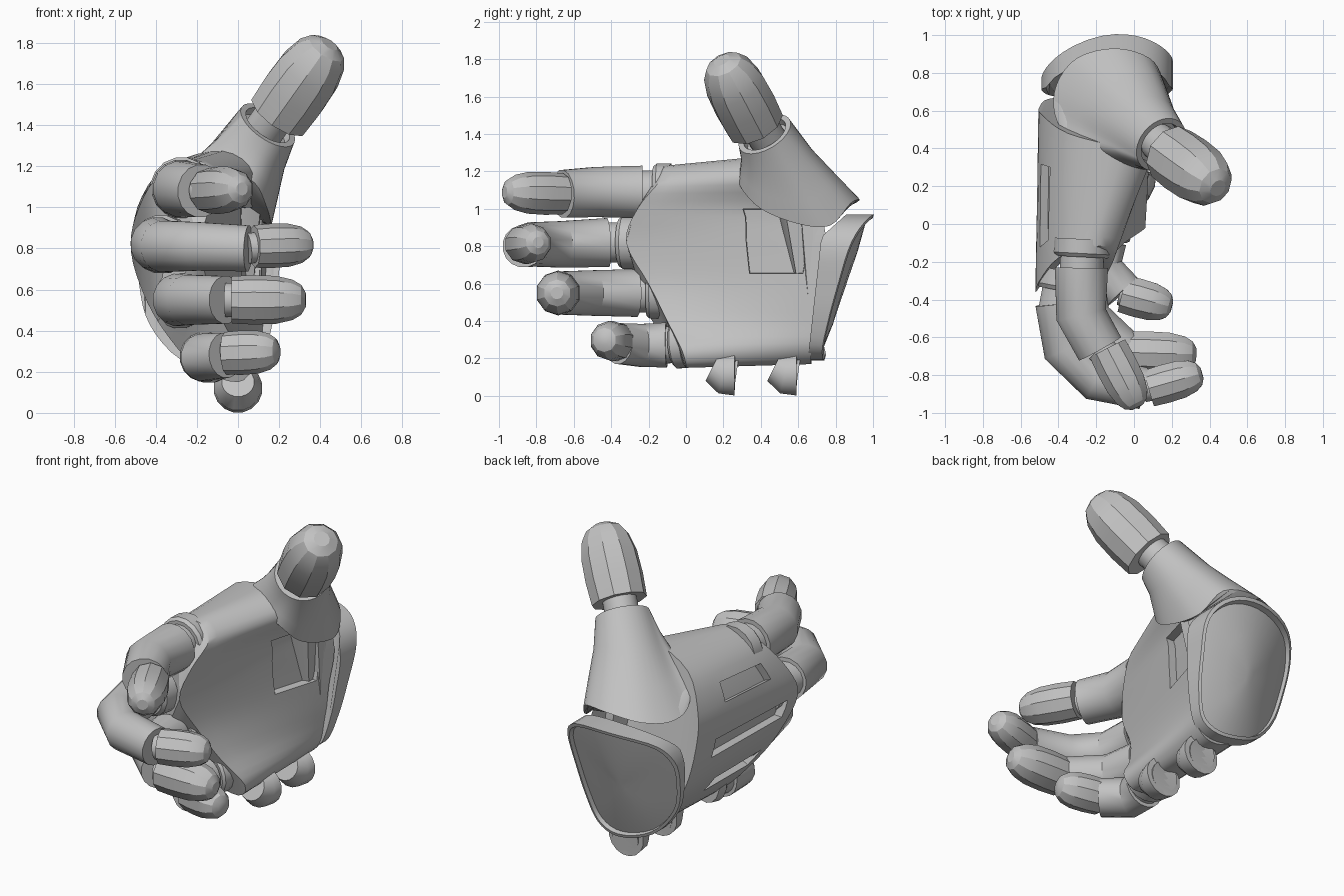
import bpy, bmesh, math
from mathutils import Vector

if "Cube" in bpy.data.objects:
    bpy.data.objects.remove(bpy.data.objects["Cube"], do_unlink=True)

GREY = (0.54, 0.54, 0.54, 1)
metal = bpy.data.materials.new("plain_grey")
metal.use_nodes = True
metal.diffuse_color = GREY
metal.node_tree.nodes["Principled BSDF"].inputs["Base Color"].default_value = GREY


def finish(name, bm, angle=35):
    """Turn a bmesh into a shaded grey object."""
    bmesh.ops.recalc_face_normals(bm, faces=bm.faces)
    mesh = bpy.data.meshes.new(name)
    bm.to_mesh(mesh)
    bm.free()
    mesh.materials.append(metal)
    obj = bpy.data.objects.new(name, mesh)
    bpy.context.collection.objects.link(obj)
    bpy.ops.object.select_all(action="DESELECT")
    obj.select_set(True)
    bpy.context.view_layer.objects.active = obj
    bpy.ops.object.shade_smooth_by_angle(angle=math.radians(angle))
    return obj


def skin(rings):
    """Skin closed rings; return the bmesh and its faces by row and column."""
    bm = bmesh.new()
    loops = [[bm.verts.new(p) for p in ring] for ring in rings]
    rows = []
    for a, b in zip(loops, loops[1:]):
        turn = [(i, (i + 1) % len(a)) for i in range(len(a))]
        rows.append([bm.faces.new((a[i], a[j], b[j], b[i])) for i, j in turn])
    caps = [bm.faces.new(loops[0]), bm.faces.new(loops[-1])]
    bmesh.ops.triangulate(bm, faces=caps)
    return bm, rows


def loft(name, rings, angle=35):
    return finish(name, skin(rings)[0], angle)


def rounded(points, steps=4):
    """Closed Catmull-Rom loop through the points."""
    pts = [Vector(p) for p in points]
    n, out = len(pts), []
    for i in range(n):
        a, b, c, d = (pts[(i + k) % n] for k in (-1, 0, 1, 2))
        for s in range(steps):
            t = s / steps
            out.append(b + (c - a) * t / 2 + (a * 2 - b * 5 + c * 4 - d) * t * t / 2
                       + (b * 3 - a - c * 3 + d) * t ** 3 / 2)
    return out


def blend(ring_a, ring_b, t, scale=1):
    """Ring part-way between two others, shrunk about its centre."""
    ring = [a.lerp(b, t) for a, b in zip(ring_a, ring_b)]
    mid = sum(ring, Vector()) / len(ring)
    return [mid + (p - mid) * scale for p in ring]


def circle(center, axis, radius, ref, sides):
    u = ref.cross(axis).normalized()
    v = axis.cross(u).normalized()
    turns = [math.tau * (i + 0.5) / sides for i in range(sides)]
    return [center + (u * math.cos(a) + v * math.sin(a)) * radius for a in turns]


def tube(name, path, radii, ref=(0, 0, 1), sides=16, angle=35):
    """Swept round part whose radius changes along the path."""
    pts = [Vector(p) for p in path]
    rings = []
    for i, p in enumerate(pts):
        axis = (pts[min(i + 1, len(pts) - 1)] - pts[max(i - 1, 0)]).normalized()
        rings.append(circle(p, axis, radii[i], Vector(ref), sides))
    return loft(name, rings, angle)


def fingertip(name, start, end, radius, ref=(0, 0, 1)):
    """Faceted cap with a blunt rounded end."""
    a, b = Vector(start), Vector(end)
    stops = (0, 0.3, 0.6, 0.82, 0.94, 1)
    scale = (0.96, 1, 0.97, 0.82, 0.6, 0.28)
    tube(name, [a.lerp(b, t) for t in stops], [radius * s for s in scale], ref, 10, 28)


# Palm shell, lofted from the knuckle edge to the wrist edge
knuckle_edge = rounded([
    (-.22, -.12, 1.23), (-.4, -.18, 1.14), (-.5, -.3, .95), (-.52, -.36, .78), (-.46, -.28, .58),
    (-.36, -.18, .4), (-.2, -.04, .22), (0, 0, .15), (.06, -.02, .24), (-.05, -.1, .4),
    (-.14, -.2, .6), (-.18, -.32, .82), (-.14, -.26, 1), (-.1, -.14, 1.15)])
wrist_edge = rounded([
    (-.05, .4, 1.28), (-.35, .48, 1.2), (-.49, .58, 1), (-.5, .62, .8), (-.46, .66, .58),
    (-.35, .67, .4), (-.17, .67, .22), (0, .67, .17), (.1, .67, .25), (.12, .69, .4),
    (.13, .71, .6), (.14, .75, .82), (.12, .68, 1), (.1, .36, 1.17)])
palm, grid = skin([blend(knuckle_edge, wrist_edge, t / 10) for t in range(11)])


def sink(rows, columns, move):
    """Press a patch of palm faces inward behind a sharp rim."""
    patch = [grid[r][c] for r in rows for c in columns]
    bmesh.ops.inset_region(palm, faces=patch, thickness=.003, use_even_offset=True)
    for v in {v for f in patch for v in f.verts}:
        v.co += Vector(move)


# Three slots across the back of the hand, and a pocket under the thumb
bmesh.ops.recalc_face_normals(palm, faces=palm.faces)
sink(range(2, 7), [6, 7], (.04, 0, -.02))
sink(range(1, 8), [12, 13], (.05, 0, 0))
sink(range(1, 6), [18, 19], (.04, 0, .02))
sink(range(6, 9), range(41, 48), (-.05, 0, 0))
finish("palm", palm)


# Wrist cuff with a recessed end plate
def cuff_ring(scale, depth):
    mid = Vector((-.14, 0, .57))
    ring = []
    for p in cuff_outline:
        q = mid + (p - mid) * scale
        y = .74 + .34 * (q.z - .19) - .9 * (q.x + .08) ** 2
        ring.append(Vector((q.x, y - depth, q.z)))
    return ring


cuff_outline = rounded([(x, 0, z) for x, z in (
    (-.05, .19), (-.28, .26), (-.43, .43), (-.48, .62), (-.48, .8), (-.38, .92),
    (-.1, .97), (.1, .94), (.2, .82), (.19, .6), (.16, .4), (.1, .24))])
cuff_front = [Vector((p.x, .63 + .11 * p.z + max(0, p.z - .85), p.z)) for p in cuff_outline]
loft("wrist_cuff", [cuff_front, cuff_ring(1, 0), cuff_ring(.95, 0), cuff_ring(.93, .03),
                    cuff_ring(.5, .02), cuff_ring(.1, .02)])

# Thumb base flaring from its round collar down over the wrist
thumb_axis = Vector((.5, -.42, .7)).normalized()
collar_center = Vector((.145, .42, 1.4))
flare = rounded([
    (-.05, .3, 1.18), (.08, .29, 1.12), (.14, .4, 1), (.16, .6, .92), (.15, .77, .91), (.08, .88, 1.03),
    (-.1, .93, 1.05), (-.3, .88, 1.02), (-.41, .74, 1), (-.42, .58, 1.03), (-.34, .45, 1.13), (-.2, .36, 1.18)])
flare_mid = sum(flare, Vector()) / len(flare)


def collar(radius, drop=0):
    ring = []
    for p in flare:
        out = p - flare_mid
        out = (out - thumb_axis * out.dot(thumb_axis)).normalized()
        ring.append(collar_center + out * radius - thumb_axis * drop)
    return ring


neck = collar(.155)
loft("thumb_base", [flare, blend(flare, neck, .3, .98), blend(flare, neck, .65, .94), neck,
                    collar(.125), collar(.12, .04)])
tube("thumb_joint", [collar_center - thumb_axis * .06, collar_center + thumb_axis * .12], [.1, .1], (0, 1, 0))
fingertip("thumb_tip", (.2, .37, 1.45), (.445, .19, 1.795), .167, (0, 1, 0))

# Fingers: palm collar, lower segment, slim joint and tip
fingers = {
    "index": ([(-.27, -.08, 1.09), (-.28, -.27, 1.09), (-.28, -.48, 1.09), (-.18, -.66, 1.08)],
              (-.14, -.66, 1.08), (.02, -.97, 1.09), .138, .115),
    "middle": ([(-.36, -.25, .82), (-.4, -.46, .82), (-.36, -.66, .81), (-.2, -.82, .81), (.05, -.87, .8)],
               (.08, -.87, .81), (.36, -.79, .82), .128, .108),
    "ring": ([(-.28, -.12, .55), (-.29, -.3, .55), (-.24, -.5, .55), (-.06, -.67, .55)],
             (-.03, -.68, .55), (.33, -.69, .55), .125, .12),
    "little": ([(-.13, 0, .28), (-.17, -.13, .27), (-.17, -.24, .27), (-.06, -.36, .28)],
               (-.06, -.37, .29), (.2, -.44, .3), .118, .108),
}
for name, (path, tip_start, tip_end, radius, tip_radius) in fingers.items():
    root, first = Vector(path[0]), Vector(path[1])
    tube(name + "_collar", [root, root.lerp(first, .4), root.lerp(first, .5)],
         [radius * 1.12, radius * 1.12, radius])
    tube(name + "_root", [root, first], [radius * .85] * 2)
    taper = [radius * (1.04 - .05 * i) for i in range(len(path) - 1)]
    tube(name + "_segment", [root.lerp(first, .8)] + path[2:], taper)
    tube(name + "_joint", [path[-1], Vector(tip_start).lerp(Vector(tip_end), .3)], [tip_radius * .7] * 2)
    fingertip(name + "_tip", tip_start, tip_end, tip_radius)

# Two hollow lugs under the heel of the hand
for name, y in (("front_lug", .14), ("rear_lug", .47)):
    tube(name, [(0, y, .15), (0, y + .06, .12), (0, y + .12, .12), (0, y + .13, .12), (0, y + .05, .13)],
         [.08, .112, .12, .09, .07])
